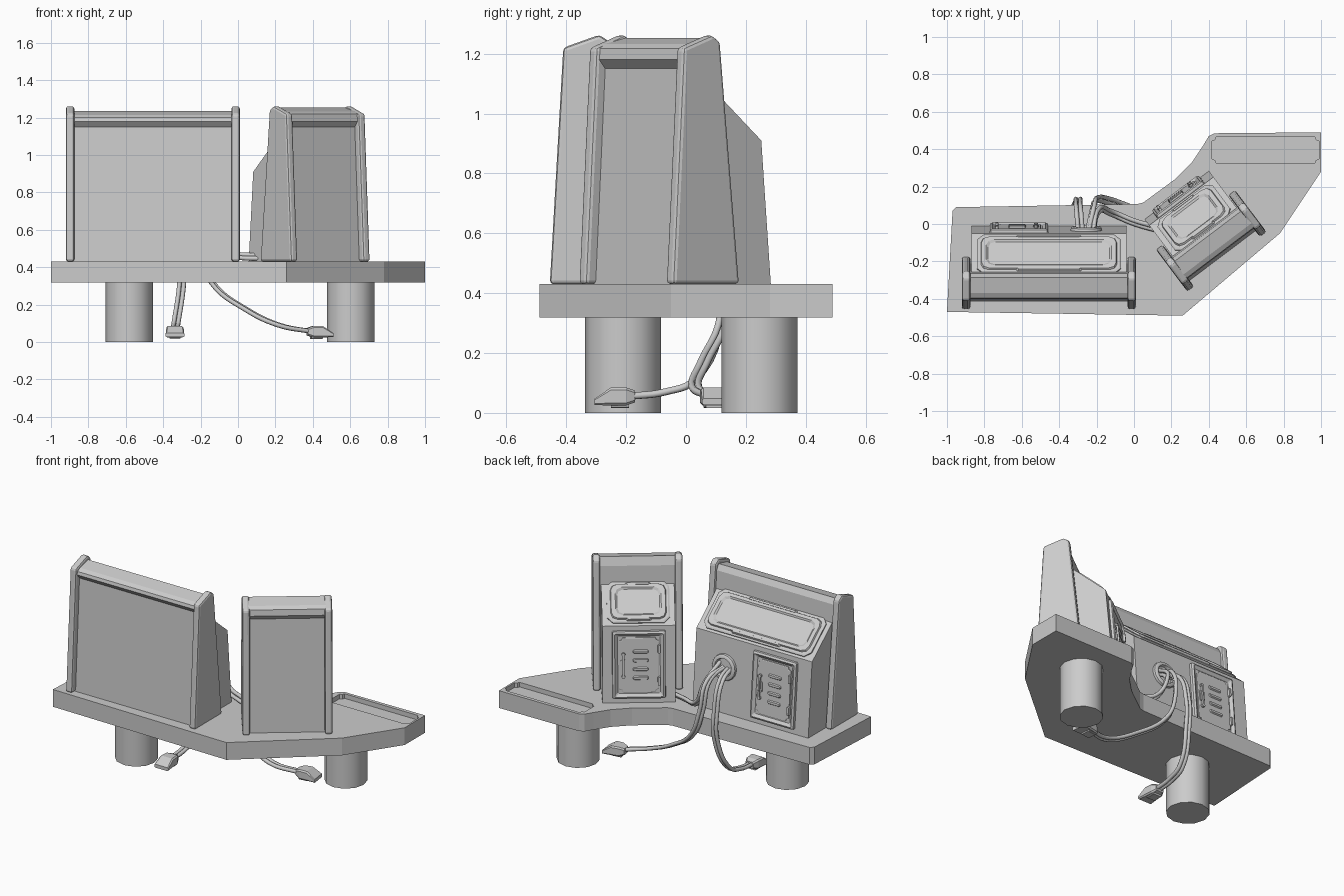
import bpy, bmesh, math
from mathutils import Matrix, Vector

if "Cube" in bpy.data.objects:
    bpy.data.objects.remove(bpy.data.objects["Cube"])


def finish(name, bm, M=Matrix(), bevel=0.0, smooth=False):
    bmesh.ops.recalc_face_normals(bm, faces=bm.faces)
    me = bpy.data.meshes.new(name)
    bm.to_mesh(me)
    bm.free()
    ob = bpy.data.objects.new(name, me)
    ob.matrix_world = M
    bpy.context.collection.objects.link(ob)
    if bevel:
        b = ob.modifiers.new("bevel", 'BEVEL')
        b.width, b.segments, b.limit_method = bevel, 2, 'ANGLE'
        b.angle_limit = math.radians(40)
    if smooth:
        bpy.ops.object.select_all(action='DESELECT')
        ob.select_set(True)
        bpy.context.view_layer.objects.active = ob
        bpy.ops.object.shade_smooth_by_angle(angle=math.radians(40))
    return ob


def loft(name, loops, M=Matrix(), smooth=False):
    """Bridge equal-length point loops and cap both ends."""
    bm = bmesh.new()
    rings = [[bm.verts.new(p) for p in loop] for loop in loops]
    n = len(rings[0])
    for a, b in zip(rings, rings[1:]):
        for i in range(n):
            j = (i + 1) % n
            bm.faces.new((a[i], a[j], b[j], b[i]))
    bm.faces.new(rings[0])
    bm.faces.new(rings[-1])
    return finish(name, bm, M, smooth=smooth)


def rrect(w, h, r, z, n=2, notch=False):
    """Rectangle of half sizes w, h with rounded or scooped corners."""
    pts = []
    for k, (sx, sy) in enumerate(((1, 1), (-1, 1), (-1, -1), (1, -1))):
        for i in range(n + 1):
            t = i / n * math.pi / 2 + k * math.pi / 2
            if notch:
                t = k * math.pi / 2 + 1.5 * math.pi - i / n * math.pi / 2
                pts.append((sx * w + r * math.cos(t), sy * h + r * math.sin(t), z))
            else:
                pts.append((sx * (w - r) + r * math.cos(t), sy * (h - r) + r * math.sin(t), z))
    return pts


def circle(r, z, n=16):
    return [(r * math.cos(2 * math.pi * i / n), r * math.sin(2 * math.pi * i / n), z) for i in range(n)]


def prism(name, profile, x0, x1, M, bevel=0.0):
    """Extrude a (y, z) profile along x."""
    bm = bmesh.new()
    a = [bm.verts.new((x0, y, z)) for y, z in profile]
    b = [bm.verts.new((x1, y, z)) for y, z in profile]
    for i in range(len(a)):
        j = (i + 1) % len(a)
        bm.faces.new((a[i], a[j], b[j], b[i]))
    bm.faces.new(a)
    bm.faces.new(b)
    return finish(name, bm, M, bevel)


def plane(p, q, t, x=0.0):
    """Frame on the rear surface between (y, z) points p and q, normal pointing out."""
    v = Vector((0, q[0] - p[0], q[1] - p[1])).normalized()
    u = Vector((-1, 0, 0))
    w = u.cross(v)
    o = Vector((x, p[0] + t * (q[0] - p[0]), p[1] + t * (q[1] - p[1])))
    return Matrix.Translation(o) @ Matrix((u, v, w)).transposed().to_4x4()


BASE = 0.43
LOW, KNEE, TOP = (0.0, BASE), (-0.04, 0.91), (-0.27, 1.105)

# tabletop with a shallow tray
outline = [(-1, -.47), (.26, -.49), (.78, -.05), (1, .28), (1, .49), (.43, .485), (.40, .47),
           (.37, .42), (.31, .33), (.22, .24), (.05, .115), (.02, .107), (-.95, .09), (-.97, .07)]
table = loft("tabletop", [[(x, y, z) for x, y in outline] for z in (.318, BASE)])
cutter = loft("tray_cutter", [rrect(.285, .07, .022, z, 2, True) for z in (0, .1)],
              Matrix.Translation((.703, .395, .40)))
cutter.hide_render = True
cutter.hide_viewport = True
cut = table.modifiers.new("tray", 'BOOLEAN')
cut.operation, cut.object, cut.solver = 'DIFFERENCE', cutter, 'EXACT'

# round legs
for n, x, y in (("left", -.582, -.21), ("right", .602, .245)):
    loft(n + "_leg", [circle(.127, 0, 12), circle(.127, .32, 12)], Matrix.Translation((x, y, 0)), True)


def console(tag, C, half, hatch_x, lift):
    # side panels with softened rims
    side = [(-.445, BASE), (-.40, 1.22), (-.28, 1.263), (-.245, 1.24), (-.165, BASE)]
    for s, n in ((-1, "left"), (1, "right")):
        prism(f"{tag}_{n}_side_panel", side, s * (half - .045), s * half, C, .013)
    # front screen slab with overhanging header
    slab = [(-.405, BASE), (-.365, 1.15), (-.39, 1.18), (-.385, 1.20 + lift), (-.36, 1.215 + lift),
            (-.275, 1.235 + lift), (-.255, 1.2), (-.20, BASE)]
    prism(tag + "_front_screen", slab, -half + .03, half - .03, C)
    # rear cabinet with sloped desk
    w = half - .05
    prism(tag + "_cabinet", [LOW, KNEE, TOP, (-.3, 1.105), (-.3, BASE)], -w, w, C)
    # display on the slope
    D = C @ plane(KNEE, TOP, .5)
    loft(tag + "_display_plate", [rrect(w - .03, .135, .035, z, 1) for z in (-.005, .008)] +
         [rrect(w - .04, .125, .03, .012, 1)], D)
    loft(tag + "_display_frame", [rrect(w - .05, .115, .04, .01), rrect(w - .055, .11, .04, .022),
         rrect(w - .08, .09, .04, .022), rrect(w - .09, .08, .04, .014)], D)
    # raised lugs on the display edge
    for s in (-1, 1):
        loft(tag + "_display_lug", [rrect((w - .06) * .5, .012, .008, .01, 1),
             rrect((w - .06) * .5 - .012, .006, .005, .024, 1)], D @ Matrix.Translation((0, s * .113, 0)))
    # access hatch
    H = C @ plane(LOW, KNEE, .5, hatch_x)
    loft(tag + "_hatch_frame", [rrect(.158, .212, .006, -.005, 1), rrect(.155, .21, .006, .015, 1),
         rrect(.143, .198, .006, .022, 1), rrect(.125, .18, .006, .008, 1)], H)
    loft(tag + "_hatch_door", [rrect(.118, .172, .022, z, 2, True) for z in (.005, .014)] +
         [rrect(.114, .168, .022, .016, 2, True)], H)
    for i in range(4):
        loft(tag + "_vent", [rrect(.048, .013, .012, .014), rrect(.042, .007, .006, .024)],
             H @ Matrix.Translation((.01, .085 - i * .055, 0)))
    # latch handle, hinges
    latch = H @ Matrix.Translation((-.092, 0, 0))
    loft(tag + "_latch_base", [rrect(.016, .035, .006, z, 1) for z in (.012, .022)], latch)
    loft(tag + "_latch_bar", [rrect(.005, .07, .004, z, 1) for z in (.02, .032)], latch)
    for s in (-1, 1):
        loft(tag + "_latch_knob", [circle(.011, .014, 8), circle(.011, .03, 8)],
             latch @ Matrix.Translation((0, s * .07, 0)))
        loft(tag + "_hinge", [rrect(.009, .028, .005, .008), rrect(.007, .026, .005, .03)],
             H @ Matrix.Translation((.118, s * .1, 0)))


BIG = Matrix.Translation((-.455, -.01, 0))
console("wide_console", BIG, .465, -.16, 0.0)
console("narrow_console", Matrix.Translation((.229, .154, 0)) @ Matrix.Rotation(math.radians(37), 4, 'Z'),
        .265, 0.0, .018)

# cable port collar
loft("cable_port", [circle(.085, -.005), circle(.082, .014), circle(.074, .02), circle(.06, .02),
     circle(.055, .002)], BIG @ plane(LOW, KNEE, .6, .2), True)


def cable(name, pts, shift):
    cu = bpy.data.curves.new(name, 'CURVE')
    cu.dimensions, cu.bevel_depth, cu.bevel_resolution, cu.resolution_u = '3D', .012, 2, 6
    sp = cu.splines.new('BEZIER')
    sp.bezier_points.add(len(pts) - 1)
    for b, p in zip(sp.bezier_points, pts):
        b.co = Vector(p) + Vector(shift)
        b.handle_left_type = b.handle_right_type = 'AUTO'
    bpy.context.collection.objects.link(bpy.data.objects.new(name, cu))


# paired cables from the port
runs = (("left_cable", (.012, 0, 0), [(-.285, -.06, .72), (-.295, .06, .68), (-.30, .125, .5),
         (-.30, .125, .33), (-.33, .03, .11), (-.337, -.07, .07), (-.337, -.19, .055)]),
        ("right_cable", (.006, .011, 0), [(-.25, -.06, .72), (-.22, .08, .67), (-.2, .13, .48),
         (-.14, .125, .32), (.05, .06, .17), (.22, .03, .09), (.40, .085, .055)]),
        ("link_cable", (0, .009, .009), [(-.22, -.06, .74), (-.19, .07, .64), (-.11, .055, .48),
         (0, .01, .46), (.14, -.03, .455)]))
for n, d, pts in runs:
    for s in (-1, 1):
        cable(n, pts, Vector(d) * s)

# plugs at the cable ends (local z runs along the cable, local y is up)
for n, p, a in (("left_plug", (-.337, -.17, .055), -90), ("right_plug", (.37, .085, .055), 8)):
    r = math.radians(a)
    f = Vector((math.cos(r), math.sin(r), 0))
    R = Matrix((f.cross(Vector((0, 0, 1))), -Vector((0, 0, 1)), f)).transposed().to_4x4()
    P = Matrix.Translation(p) @ R
    lower = [(x, y + .018, z) for x, y, z in rrect(.05, .011, .005, .135, 1)]
    loft(n, [rrect(.028, .02, .008, 0, 1), rrect(.042, .03, .008, .03, 1),
             rrect(.046, .03, .008, .08, 1), lower], P)
    loft(n + "_clip", [rrect(.03, .008, .003, z, 1) for z in (.02, .08)],
         P @ Matrix.Translation((0, .03, 0)))
